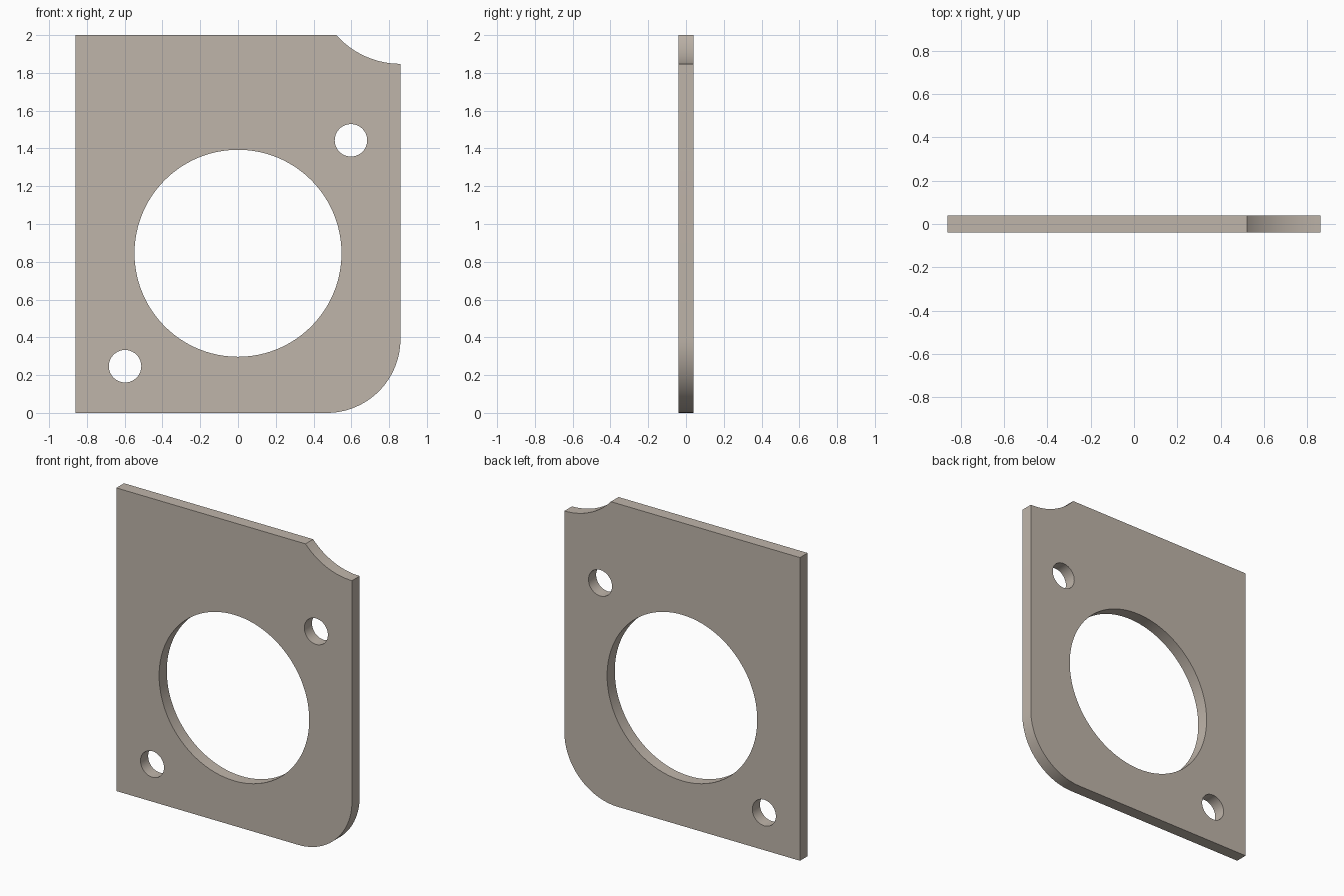
import bpy, bmesh
from math import cos, sin, pi, acos, radians

if "Cube" in bpy.data.objects:
    bpy.data.objects.remove(bpy.data.objects["Cube"])

HALF_W, HALF_T, HEIGHT = 0.86, 0.04, 2.0
HOLE_Z = 0.845


def arc(cx, cz, r, a0, a1, n):
    return [(cx + r * cos(a0 + (a1 - a0) * i / n),
             cz + r * sin(a0 + (a1 - a0) * i / n)) for i in range(n + 1)]


def circle(cx, cz, r, n):
    return arc(cx, cz, r, 0, 2 * pi, n)[:-1]


# Outline: square left corners, rounded lower right, scooped upper right
fillet, scoop, scoop_low = 0.39, 0.455, 1.848
scoop_z = scoop_low + scoop
swing = acos((scoop_z - HEIGHT) / scoop)
outline = [(-HALF_W, HEIGHT), (-HALF_W, 0)]
outline += arc(HALF_W - fillet, fillet, fillet, -pi / 2, 0, 24)
outline += arc(HALF_W, scoop_z, scoop, -pi / 2, -pi / 2 - swing, 16)

# Large centre opening and two diagonal bolt holes
loops = [outline, circle(0, HOLE_Z, 0.548, 96)]
loops += [circle(s * 0.598, HOLE_Z + s * 0.598, 0.086, 40) for s in (-1, 1)]

# Fill the profile and extrude it to the plate thickness
bm = bmesh.new()
for pts in loops:
    vs = [bm.verts.new((x, -HALF_T, z)) for x, z in pts]
    for a, b in zip(vs, vs[1:] + vs[:1]):
        bm.edges.new((a, b))
bmesh.ops.triangle_fill(bm, use_beauty=True, use_dissolve=False,
                        edges=bm.edges[:], normal=(0, -1, 0))
ext = bmesh.ops.extrude_face_region(bm, geom=bm.faces[:], use_keep_orig=True)
bmesh.ops.translate(bm, vec=(0, 2 * HALF_T, 0),
                    verts=[g for g in ext["geom"] if isinstance(g, bmesh.types.BMVert)])
bmesh.ops.recalc_face_normals(bm, faces=bm.faces[:])

mesh = bpy.data.meshes.new("mounting_plate")
bm.to_mesh(mesh)
bm.free()

# Warm grey metal
metal = bpy.data.materials.new("warm_grey_metal")
metal.diffuse_color = (0.52, 0.46, 0.40, 1)
metal.use_nodes = True
metal.node_tree.nodes["Principled BSDF"].inputs["Base Color"].default_value = metal.diffuse_color
mesh.materials.append(metal)

plate = bpy.data.objects.new("mounting_plate", mesh)
bpy.context.collection.objects.link(plate)
bpy.context.view_layer.objects.active = plate
plate.select_set(True)
bpy.ops.object.shade_smooth_by_angle(angle=radians(30))
